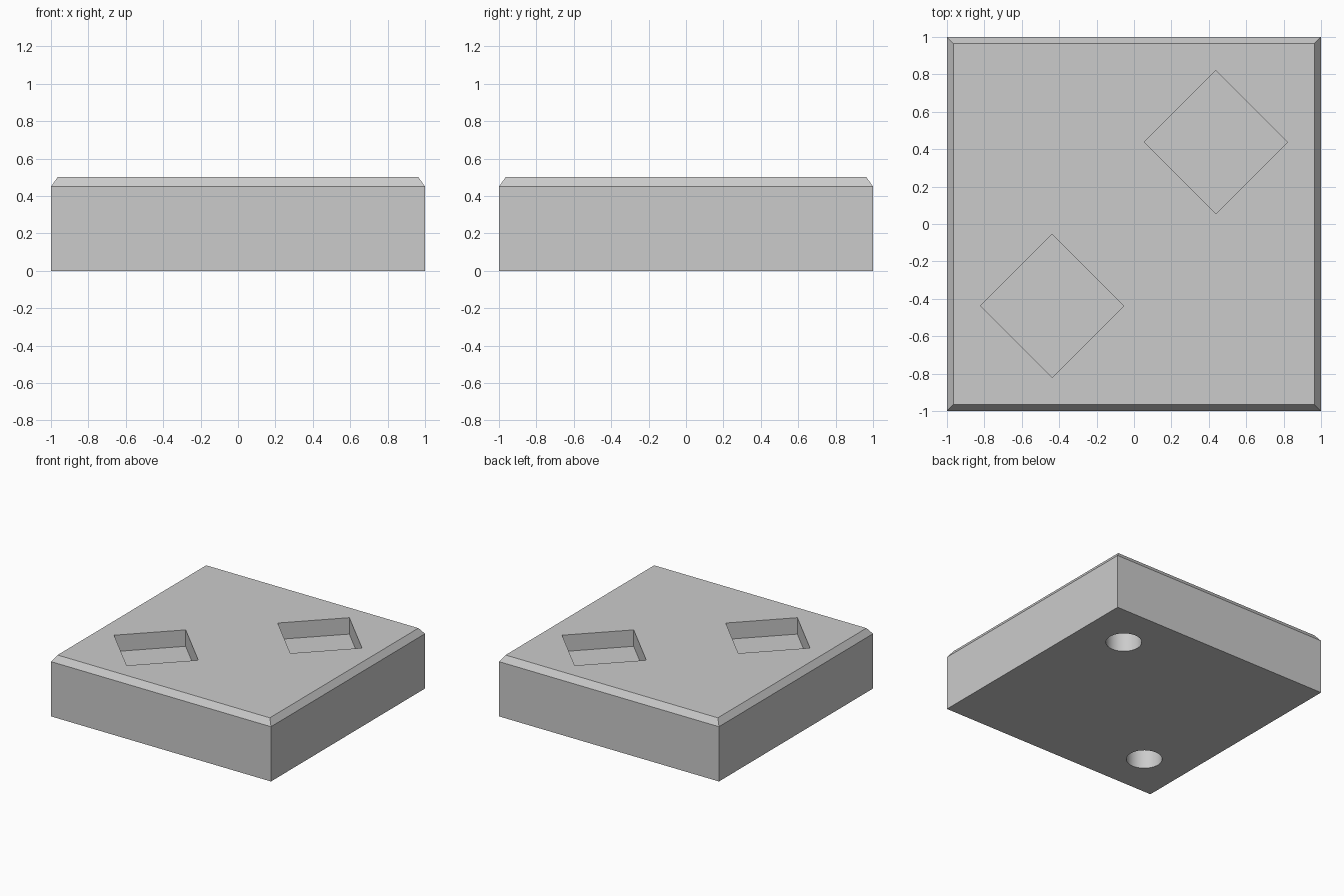
import bpy
import bmesh
from math import pi, radians, sqrt

HEIGHT = 0.5
CHAMFER = 0.05
POCKET_CENTRE, POCKET_HALF_DIAGONAL, POCKET_DEPTH = 0.4375, 0.383, 0.135
HOLE_CENTRE, HOLE_RADIUS, HOLE_DEPTH = 0.625, 0.135, 0.25

default = bpy.data.objects.get("Cube")
if default:
    bpy.data.objects.remove(default, do_unlink=True)

grey = bpy.data.materials.new("light grey")
grey.use_nodes = True
grey.diffuse_color = (0.6, 0.6, 0.6, 1)
grey.node_tree.nodes["Principled BSDF"].inputs["Base Color"].default_value = grey.diffuse_color


def prism(name, sides, radius, z_low, z_high, x=0, y=0, turn=0):
    """Upright prism between two heights."""
    bpy.ops.mesh.primitive_cylinder_add(
        vertices=sides, radius=radius, depth=z_high - z_low,
        location=(x, y, (z_low + z_high) / 2), rotation=(0, 0, turn))
    bpy.ops.object.transform_apply(location=True, rotation=True, scale=True)
    obj = bpy.context.object
    obj.name = name
    obj.data.materials.append(grey)
    return obj


def cut(target, cutter):
    """Subtract the cutter from the target and discard it."""
    mod = target.modifiers.new("cut", 'BOOLEAN')
    mod.operation = 'DIFFERENCE'
    mod.solver = 'EXACT'
    mod.object = cutter
    cutter.hide_render = True
    bpy.ops.object.select_all(action='DESELECT')
    target.select_set(True)
    bpy.context.view_layer.objects.active = target
    bpy.ops.object.modifier_apply(modifier=mod.name)
    bpy.data.objects.remove(cutter, do_unlink=True)


# Square block with a chamfered top rim
block = prism("block", 4, sqrt(2), 0, HEIGHT - CHAMFER, turn=pi / 4)
bm = bmesh.new()
bm.from_mesh(block.data)
top = [f for f in bm.faces if f.normal.z > 0.9]
bmesh.ops.inset_region(bm, faces=top, thickness=CHAMFER, depth=CHAMFER)
bm.to_mesh(block.data)
bm.free()

# Diamond pockets in the top and blind round holes in the underside
for side in (-1, 1):
    p, h = side * POCKET_CENTRE, side * HOLE_CENTRE
    cut(block, prism("pocket_cutter", 4, POCKET_HALF_DIAGONAL,
                     HEIGHT - POCKET_DEPTH, HEIGHT + 0.1, p, p))
    cut(block, prism("hole_cutter", 48, HOLE_RADIUS, -0.1, HOLE_DEPTH, h, h))

# Smooth hole walls, crisp edges elsewhere
bpy.ops.object.shade_smooth_by_angle(angle=radians(30))
